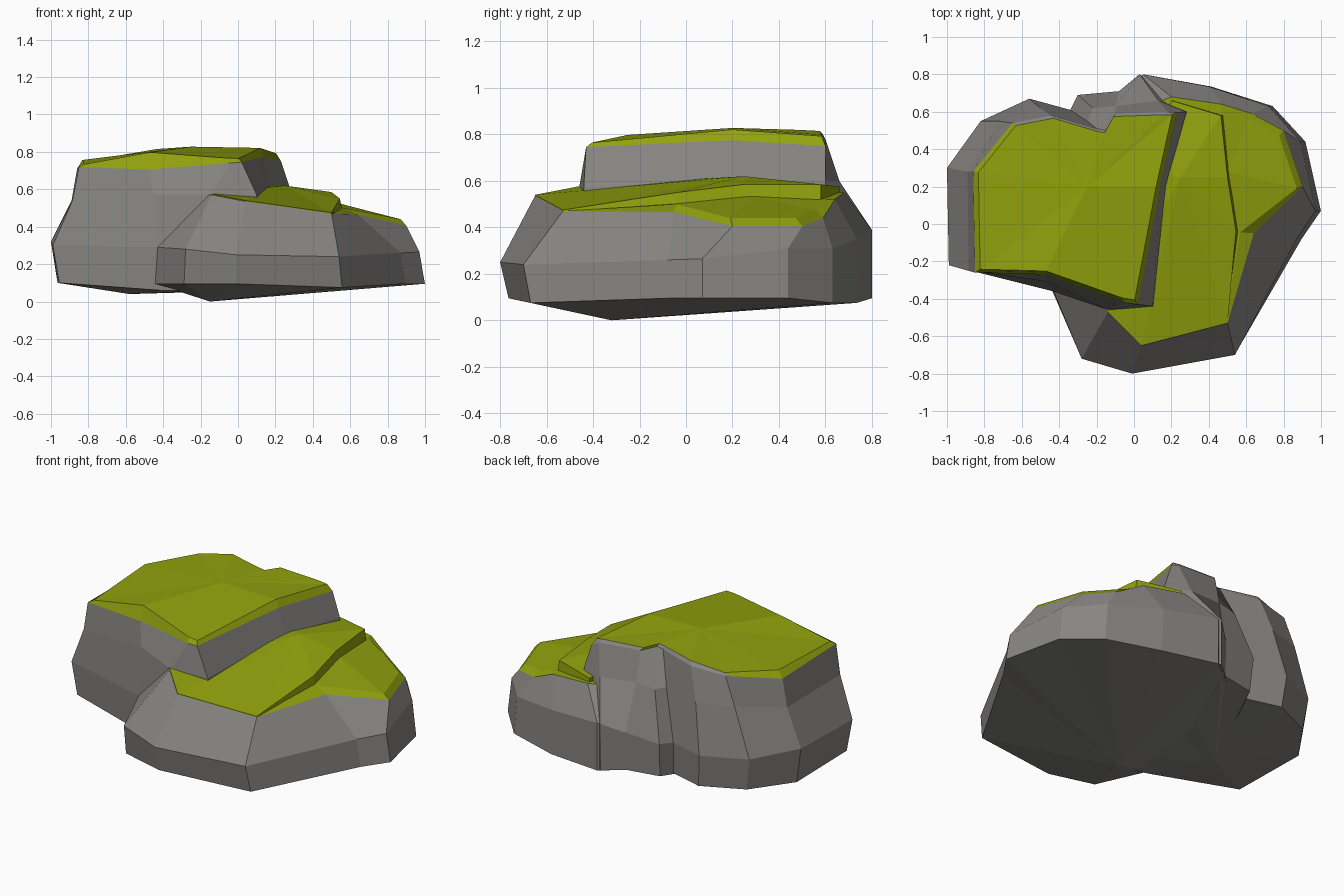
import bpy, bmesh

def material(name, rgb):
    m = bpy.data.materials.new(name)
    m.diffuse_color = (*rgb, 1)
    return m

STONE = material("grey stone", (0.242, 0.235, 0.222))
MOSS = material("moss green", (0.285, 0.36, 0.004))

def loft(name, rings, low, high, mossy):
    """Skin stacked rings, close both ends with fans, paint moss by rule(level, centre, normal)."""
    bm = bmesh.new()
    rows = [[bm.verts.new(p) for p in r] for r in rings]
    n = len(rows[0])
    faces = []
    for k in range(len(rows) - 1):
        a, b = rows[k], rows[k + 1]
        for i in range(n):
            j = (i + 1) % n
            faces.append((bm.faces.new((a[i], a[j], b[j], b[i])), k))
    bot, top = bm.verts.new(low), bm.verts.new(high)
    for i in range(n):
        j = (i + 1) % n
        faces.append((bm.faces.new((bot, rows[0][j], rows[0][i])), -1))
        faces.append((bm.faces.new((top, rows[-1][i], rows[-1][j])), 99))
    bm.normal_update()
    for f, k in faces:
        f.material_index = int(mossy(k, f.calc_center_median(), f.normal))
    me = bpy.data.meshes.new(name)
    bm.to_mesh(me)
    bm.free()
    me.materials.append(STONE)
    me.materials.append(MOSS)
    ob = bpy.data.objects.new(name, me)
    bpy.context.collection.objects.link(ob)
    return ob

# Tall rock on the left: waist, shoulder and rim outlines
waist = [(-.99, -.22, .30), (-.43, -.36, .29), (-.14, -.45, .40), (.12, -.44, .40),
         (.18, .20, .40), (.30, .60, .40), (.03, .80, .39), (-.08, .71, .33),
         (-.30, .69, .31), (-.34, .61, .30), (-.56, .67, .30), (-.82, .55, .30), (-1, .30, .32)]
shoulder = [(-.885, -.25, .54), (-.45, -.31, .57), (-.14, -.46, .57), (.10, -.44, .57),
            (.17, .20, .61), (.28, .60, .60), (.13, .66, .60), (-.10, .63, .62),
            (-.22, .62, .60), (-.25, .55, .60), (-.50, .62, .60), (-.72, .55, .60), (-.89, .28, .54)]
rim = [(-.85, -.26, .72), (-.48, -.27, .705), (-.05, -.42, .74), (.02, -.43, .745),
       (.14, .20, .775), (.23, .60, .75), (.18, .60, .78), (-.10, .59, .80),
       (-.15, .50, .805), (-.20, .51, .805), (-.44, .58, .79), (-.65, .54, .77), (-.86, .28, .71)]
foot = [(x * .965, y * (.97 if x < -.1 else 1), .06 if y < -.3 else .10) for x, y, z in waist]
crown = [(-.3 + (x + .3) * .95, .2 + (y - .2) * .96,
          .832 - .18 * max(0, -x - .45) - .24 * max(0, -y - .15)
          - .05 * max(0, y - .25) - .12 * max(0, x - .05)) for x, y, z in rim]
loft("tall_rock", [foot, waist, shoulder, rim, crown], (-.58, .02, .04), (-.25, .2, .828),
     lambda k, c, n: k == 99 or (k == 3 and n.y < .5))

# Low rock on the right: widest line and mossy top edge
girth = [(-.43, -.36, .29), (-.28, -.72, .28), (-.01, -.80, .25), (.54, -.70, .24),
         (.87, -.08, .26), (.97, .07, .265), (.89, .44, .31), (.72, .63, .31),
         (.40, .735, .35), (.05, .80, .39), (-.08, .70, .33), (-.30, .50, .30)]
edge = [(-.25, -.35, .56), (-.14, -.47, .57), (.04, -.65, .535), (.50, -.53, .47),
        (.64, -.05, .465), (.90, .20, .405), (.80, .50, .405), (.63, .59, .44),
        (.47, .64, .52), (.20, .68, .55), (.0, .60, .55), (-.20, .40, .55)]
base = [(x * 1.03, y * (.955 if y < -.1 else 1), .075 if .1 < x < .8 else .095)
        for x, y, z in girth]
inner = [((.4 + (x - .4) * (.7 if y == -.05 else .94)), .05 + (y - .05) * .94,
          z + (.035 if x > .52 else 0)) for x, y, z in edge]
loft("low_rock", [base, girth, edge, inner], (-.15, -.32, 0), (.5, .28, .535),
     lambda k, c, n: k == 99 or k == 2)

# Raised mossy ledge on the low rock
ledge = [(-.20, -.40, .575), (-.14, -.47, .575), (.04, -.65, .54), (.50, -.53, .475),
         (.545, -.04, .55), (.50, .25, .585), (.465, .58, .585), (.20, .66, .575), (.05, .30, .61)]
loft("moss_ledge", [[(x + (.025 if y > -.3 else 0), y, .42) for x, y, z in ledge], ledge],
     (.2, 0, .42), (.25, .25, .62), lambda k, c, n: True)
